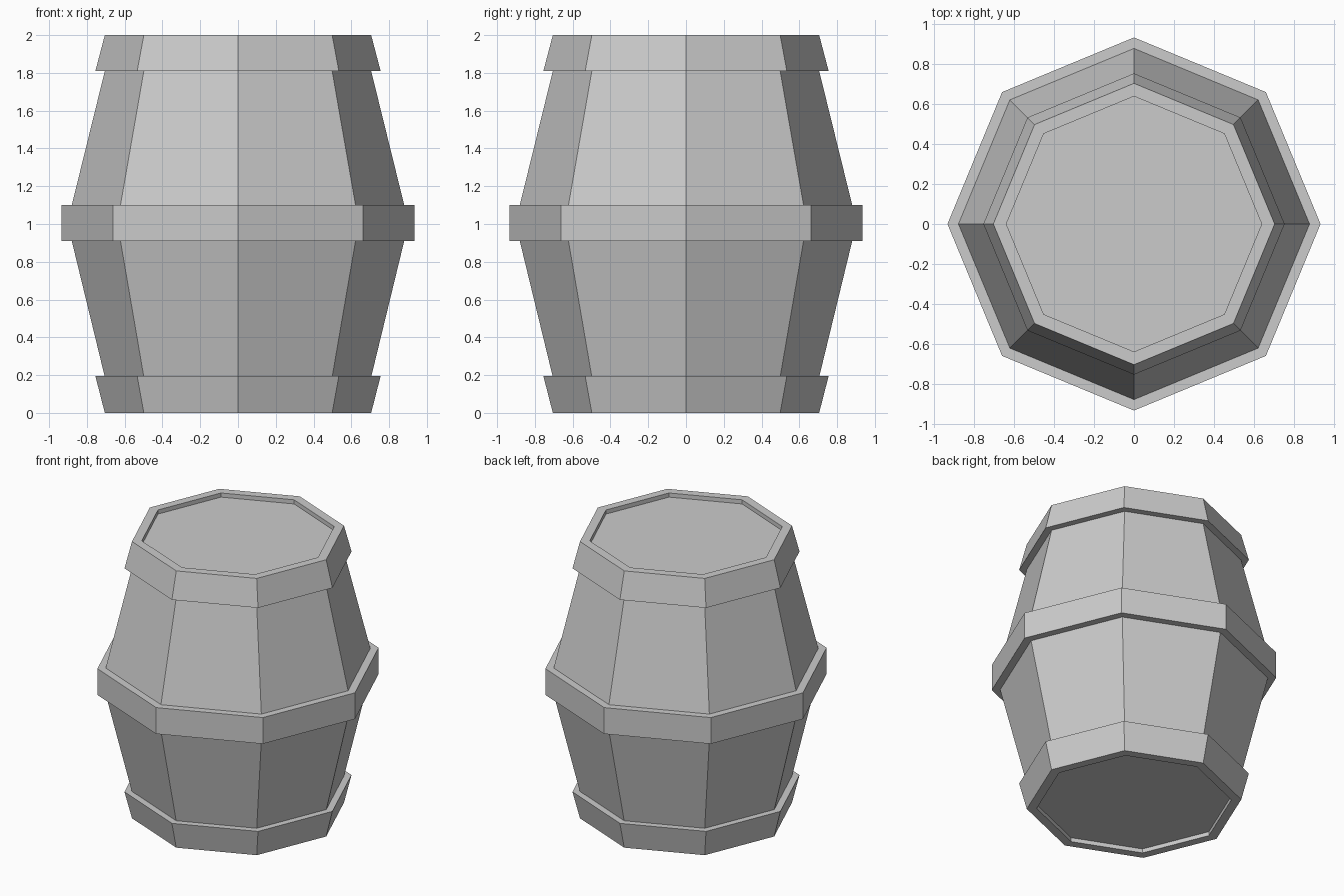
import bpy
import math

if "Cube" in bpy.data.objects:
    bpy.data.objects.remove(bpy.data.objects["Cube"], do_unlink=True)

SIDES = 8

# Single plain grey
grey = bpy.data.materials.new("plain_grey")
grey.use_nodes = True
colour = (0.6, 0.6, 0.6, 1)
grey.diffuse_color = colour
grey.node_tree.nodes["Principled BSDF"].inputs["Base Color"].default_value = colour


def lathe(name, profile, closed):
    """Turn (radius, z) points, outside running upward, into an eight-sided part."""
    verts = [(r * math.cos(math.tau * i / SIDES), r * math.sin(math.tau * i / SIDES), z)
             for r, z in profile for i in range(SIDES)]
    rows = len(profile)
    faces = []
    for a in range(rows if closed else rows - 1):
        b = (a + 1) % rows
        for i in range(SIDES):
            j = (i + 1) % SIDES
            faces.append((a * SIDES + i, a * SIDES + j, b * SIDES + j, b * SIDES + i))
    if not closed:
        faces.append(tuple(reversed(range(SIDES))))
        faces.append(tuple(range((rows - 1) * SIDES, rows * SIDES)))
    mesh = bpy.data.meshes.new(name)
    mesh.from_pydata(verts, [], faces)
    mesh.materials.append(grey)
    obj = bpy.data.objects.new(name, mesh)
    bpy.context.collection.objects.link(obj)
    return obj


# Bulging body with flat, slightly sunken ends
lathe("barrel_body", [(0.64, 0.03), (0.64, 0.1), (0.705, 0.19), (0.88, 0.91),
                      (0.88, 1.10), (0.705, 1.81), (0.64, 1.9), (0.64, 1.97)], False)

# Hoops: flared rims at both ends and a straight band at the middle
lathe("bottom_hoop", [(0.64, 0), (0.705, 0), (0.755, 0.195), (0.64, 0.195)], True)
lathe("middle_hoop", [(0.8, 0.91), (0.935, 0.91), (0.935, 1.10), (0.8, 1.10)], True)
lathe("top_hoop", [(0.64, 1.81), (0.755, 1.81), (0.705, 2), (0.64, 2)], True)
